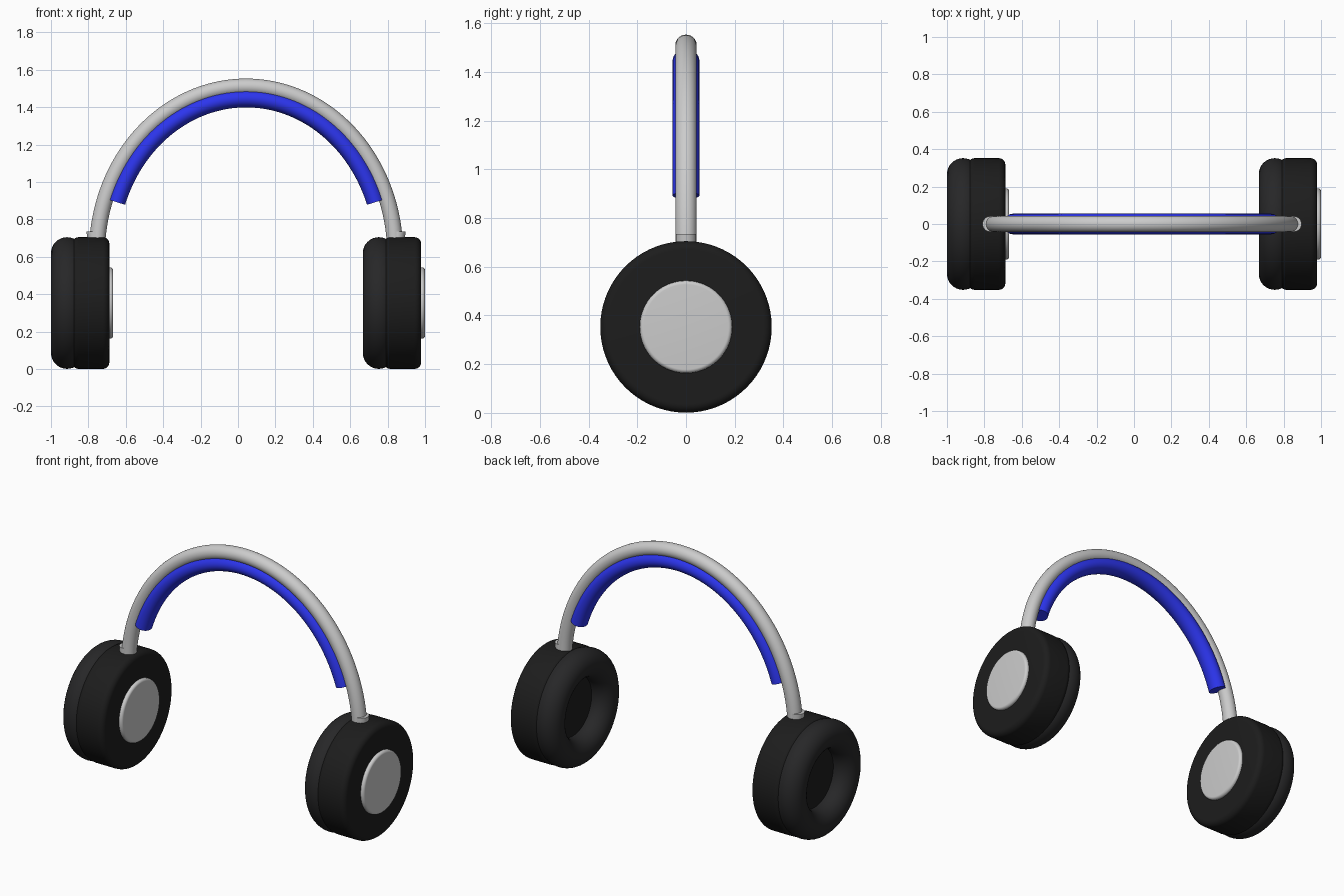
import bpy, bmesh, math

if "Cube" in bpy.data.objects:
    bpy.data.objects.remove(bpy.data.objects["Cube"])

CX, CZ = 0.043, 0.353          # arch centre in x, cup axis height


def material(name, rgb):
    m = bpy.data.materials.new(name)
    m.diffuse_color = (*rgb, 1)
    m.use_nodes = True
    m.node_tree.nodes["Principled BSDF"].inputs["Base Color"].default_value = m.diffuse_color
    return m


black = material("black_rubber", (0.012, 0.012, 0.012))
dark = material("dark_cushion", (0.02, 0.02, 0.021))
blue = material("blue_padding", (0.025, 0.035, 0.85))


def make(name, rings, mat=None, closed=False):
    """Skin a list of vertex rings; cap the ends unless closed."""
    bm = bmesh.new()
    vs = [[bm.verts.new(p) for p in r] for r in rings]
    n = len(vs[0])
    pairs = list(zip(vs, vs[1:])) + ([(vs[-1], vs[0])] if closed else [])
    for a, b in pairs:
        for i in range(n):
            j = (i + 1) % n
            bm.faces.new((a[i], a[j], b[j], b[i]))
    if not closed:
        bm.faces.new(vs[0][::-1])
        bm.faces.new(vs[-1])
    bmesh.ops.recalc_face_normals(bm, faces=bm.faces)
    me = bpy.data.meshes.new(name)
    bm.to_mesh(me)
    bm.free()
    ob = bpy.data.objects.new(name, me)
    bpy.context.collection.objects.link(ob)
    if mat:
        me.materials.append(mat)
    bpy.ops.object.select_all(action='DESELECT')
    ob.select_set(True)
    bpy.context.view_layer.objects.active = ob
    bpy.ops.object.shade_smooth_by_angle(angle=math.radians(35))
    return ob


def lathe(name, profile, x0, mat=None, closed=False, n=72):
    """Revolve (x, radius) points around the cup axis."""
    rings = [[(x0 + x, r * math.cos(2 * math.pi * i / n), CZ + r * math.sin(2 * math.pi * i / n))
              for i in range(n)] for x, r in profile]
    return make(name, rings, mat, closed)


def disc_profile(xa, xb, r, ca, cb, k=8):
    """Solid disc profile with rounded rims of radius ca and cb."""
    arc = [math.pi / 2 * i / k for i in range(k + 1)]
    return ([(xa + ca * (1 - math.sin(t)), r - ca * (1 - math.cos(t))) for t in reversed(arc)]
            + [(xb - cb * (1 - math.sin(t)), r - cb * (1 - math.cos(t))) for t in arc])


def arch(name, t0, offset, rn, ry, mat=None, steps=72, n=28):
    """Tube of elliptical section along the arch, shifted inward by offset."""
    a, b, z0 = 0.797, 0.892, 0.618
    rings = []
    for s in range(steps + 1):
        t = t0 + (math.pi - 2 * t0) * s / steps
        c, d = math.cos(t), math.sin(t)
        nx, nz = c / a, d / b
        l = math.hypot(nx, nz)
        nx, nz = nx / l, nz / l
        ring = []
        for i in range(n):
            u = 2 * math.pi * i / n
            k = rn * math.cos(u) - offset
            ring.append((CX + a * c + nx * k, ry * math.sin(u), z0 + b * d + nz * k))
        rings.append(ring)
    return make(name, rings, mat)


# Headband and its padding
arch("headband", 0.04, 0, 0.043, 0.044)
arch("headband_padding", 0.335, 0.064, 0.047, 0.055, blue)

# Ear cups: both face the same way
for side, x0 in (("left", -1.0), ("right", 0.667)):
    ring = [2 * math.pi * i / 32 for i in range(32)]
    lathe(side + "_cushion", [(0.086 + 0.086 * math.cos(t), 0.266 + 0.086 * math.sin(t)) for t in ring],
          x0, dark, closed=True)
    lathe(side + "_cup_shell", disc_profile(0.113, 0.312, 0.352, 0.035, 0.035), x0, black)
    lathe(side + "_cup_cap", disc_profile(0.29, 0.333, 0.19, 0.005, 0.016), x0)

# Short sockets where the band enters the cups
for side, s in (("left", -1), ("right", 1)):
    rings = [[(CX + s * (0.811 + lean) + 0.042 * math.cos(u), 0.042 * math.sin(u), z)
              for u in [2 * math.pi * i / 28 for i in range(28)]]
             for z, lean in ((0.62, -0.012), (0.735, 0.0))]
    make(side + "_band_socket", rings)
